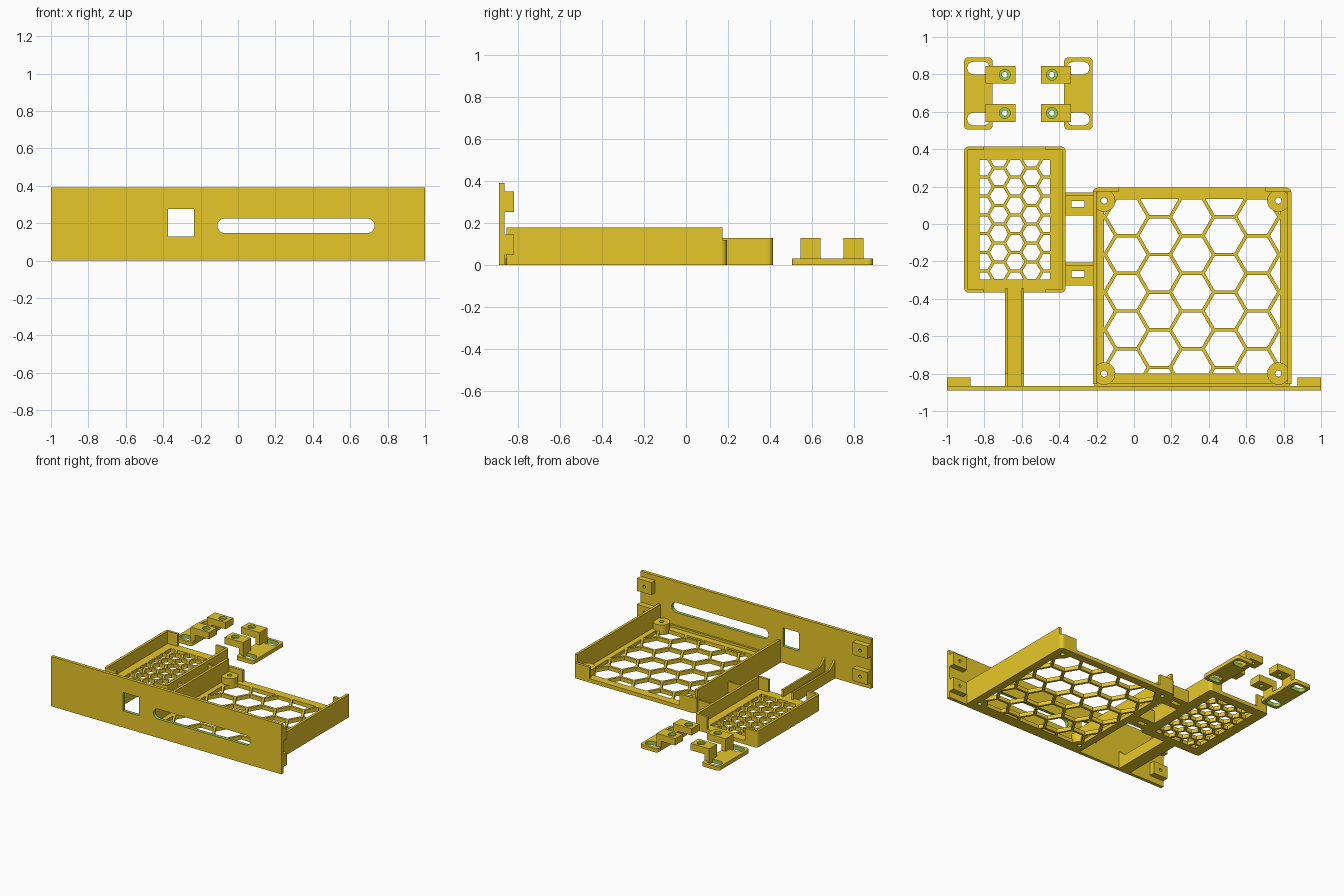
import bpy, bmesh, math

if "Cube" in bpy.data.objects:
    bpy.data.objects.remove(bpy.data.objects["Cube"])


def material(name, rgb):
    m = bpy.data.materials.new(name)
    m.diffuse_color = (*rgb, 1)
    m.use_nodes = True
    m.node_tree.nodes["Principled BSDF"].inputs["Base Color"].default_value = m.diffuse_color
    return m


YELLOW = material("yellow plastic", (0.947, 0.679, 0.025))
GREEN = material("green cut", (0.337, 0.597, 0.083))


def prisms(name, outlines, lo, hi, axis="z", mat=YELLOW):
    """Extrude 2D outlines along an axis between lo and hi."""
    place = {"z": lambda a, b, c: (a, b, c),
             "y": lambda a, b, c: (a, c, b),
             "x": lambda a, b, c: (c, a, b)}[axis]
    bm = bmesh.new()
    for pts in outlines:
        low = [bm.verts.new(place(a, b, lo)) for a, b in pts]
        top = [bm.verts.new(place(a, b, hi)) for a, b in pts]
        n = len(pts)
        bm.faces.new(low[::-1])
        bm.faces.new(top)
        for i in range(n):
            j = (i + 1) % n
            bm.faces.new((low[i], low[j], top[j], top[i]))
    bmesh.ops.recalc_face_normals(bm, faces=bm.faces[:])
    mesh = bpy.data.meshes.new(name)
    bm.to_mesh(mesh)
    bm.free()
    mesh.materials.append(mat)
    ob = bpy.data.objects.new(name, mesh)
    bpy.context.collection.objects.link(ob)
    return ob


def rect(x0, x1, y0, y1):
    return [(x0, y0), (x1, y0), (x1, y1), (x0, y1)]


def rounded(x0, x1, y0, y1, r, seg=6):
    pts = []
    for k, (cx, cy) in enumerate(rect(x0 + r, x1 - r, y0 + r, y1 - r)):
        for i in range(seg + 1):
            a = math.pi * (1 + k / 2) + math.pi / 2 * i / seg
            pts.append((cx + r * math.cos(a), cy + r * math.sin(a)))
    return pts


def pill(x0, x1, y0, y1):
    return rounded(x0, x1, y0, y1, (y1 - y0) / 2 * 0.999)


def circle(x, y, r, n=24):
    return [(x + r * math.cos(2 * math.pi * i / n),
             y + r * math.sin(2 * math.pi * i / n)) for i in range(n)]


def box(name, x0, x1, y0, y1, z0, z1):
    return prisms(name, [rect(x0, x1, y0, y1)], z0, z1)


def cut(ob, outlines, lo=-0.1, hi=0.5, axis="z", mat=GREEN):
    cutter = prisms("cutter", outlines, lo, hi, axis, mat)
    mod = ob.modifiers.new("cut", "BOOLEAN")
    mod.operation, mod.solver, mod.object = "DIFFERENCE", "EXACT", cutter
    mod.material_mode = "TRANSFER"
    bpy.context.view_layer.update()
    dg = bpy.context.evaluated_depsgraph_get()
    mesh = bpy.data.meshes.new_from_object(ob.evaluated_get(dg))
    ob.modifiers.clear()
    ob.data = mesh
    bpy.data.objects.remove(cutter)


def clip(pts, axis, limit, sign):
    """Keep the part of a convex outline on one side of a line."""
    out = []
    for p, q in zip(pts, pts[1:] + pts[:1]):
        dp, dq = sign * (p[axis] - limit), sign * (q[axis] - limit)
        if dp >= 0:
            out.append(p)
        if dp * dq < 0:
            t = dp / (dp - dq)
            out.append((p[0] + t * (q[0] - p[0]), p[1] + t * (q[1] - p[1])))
    return out


def honeycomb(x0, x1, y0, y1, cx, cy, pitch, wall):
    cells = []
    r = (pitch - wall) / math.sqrt(3)
    for i in range(-5, 6):
        for j in range(-8, 9):
            h = circle(cx + i * pitch * math.sqrt(3) / 2,
                       cy + (j + (i % 2) / 2) * pitch, r, 6)
            for axis, limit, sign in ((0, x0, 1), (0, x1, -1), (1, y0, 1), (1, y1, -1)):
                h = clip(h, axis, limit, sign) if h else h
            if len(h) > 2:
                w = max(p[0] for p in h) - min(p[0] for p in h)
                d = max(p[1] for p in h) - min(p[1] for p in h)
                if min(w, d) > 0.006:
                    cells.append(h)
    return cells


BASE = 0.03

# Front panel with window and long slot
panel = prisms("front_panel", [rect(-1, 1, 0, 0.39)], -0.89, -0.865, "y")
cut(panel, [rect(-0.375, -0.235, 0.13, 0.275), pill(-0.11, 0.73, 0.147, 0.225)],
    -1, -0.8, "y")

# Screw blocks on the back of the panel
for x0, x1 in ((-1, -0.873), (0.873, 1)):
    for z0, z1 in ((0.048, 0.146), (0.252, 0.35)):
        block = box("panel_screw_block", x0, x1, -0.866, -0.82, z0, z1)
        cut(block, [circle((x0 + x1) / 2, (z0 + z1) / 2, 0.012, 16)], -0.86, -0.8, "y")

# Large tray: honeycomb floor, side walls, rear corner lips, front lip
LX0, LX1, LY0, LY1 = -0.22, 0.842, -0.866, 0.195
posts = [(x, y) for x in (-0.16, 0.772) for y in (-0.80, 0.125)]
floor = prisms("large_tray_floor", [rounded(LX0, LX1, LY0, LY1, 0.03)], 0, BASE)
cut(floor, honeycomb(-0.16, 0.78, -0.80, 0.135, 0.31, -0.163, 0.2015, 0.018), mat=YELLOW)
cut(floor, [circle(x, y, 0.017) for x, y in posts])
for x0 in (LX0, LX1 - 0.02):
    box("large_tray_side_wall", x0, x0 + 0.02, -0.855, 0.174, 0, 0.18)
lips = prisms("large_tray_rear_lips", [rounded(LX0, LX1, LY0, LY1, 0.03)], 0.01, 0.12)
cut(lips, [rect(LX0 + 0.02, LX1 - 0.02, -1, LY1 - 0.022)], mat=YELLOW)
cut(lips, [rect(LX0 + 0.14, LX1 - 0.14, -1, 0.5)], mat=YELLOW)
cut(lips, [rect(-1, 1, -1, 0.15)], mat=YELLOW)
box("large_tray_front_lip", LX0 + 0.01, LX1 - 0.01, -0.866, -0.85, 0, 0.048)
for x, y in posts:
    post = prisms("mounting_post", [circle(x, y, 0.06, 32)], 0, 0.08)
    cut(post, [circle(x, y, 0.017)])

# Small tray: honeycomb floor and walls that wrap the corners
SX0, SX1, SY0, SY1 = -0.908, -0.366, -0.367, 0.414
floor = prisms("small_tray_floor", [rounded(SX0, SX1, SY0, SY1, 0.025)], 0, BASE)
cut(floor, honeycomb(-0.825, -0.448, -0.297, 0.345, -0.635, 0.2, 0.1005, 0.016), mat=YELLOW)
walls = prisms("small_tray_walls", [rounded(SX0, SX1, SY0, SY1, 0.025)], 0.01, 0.128)
cut(walls, [rect(SX0 + 0.02, SX1 - 0.02, SY0 + 0.018, SY1 - 0.018)], mat=YELLOW)
cut(walls, [rect(SX0 + 0.107, SX1 - 0.107, -1, 1)], mat=YELLOW)

# Slotted links between the trays, each with an upright rib
for y0, y1 in ((0.045, 0.168), (-0.33, -0.207)):
    link = box("tray_link", -0.37, -0.215, y0, y1, 0, BASE)
    yc = (y0 + y1) / 2
    cut(link, [rect(-0.335, -0.265, yc - 0.016, yc + 0.016)], mat=YELLOW)
    box("tray_link_rib", -0.37, -0.215, y1 - 0.015, y1, 0, 0.1)

# Arm joining the small tray to the panel, with raised side ribs
box("support_arm", -0.69, -0.588, -0.866, -0.36, 0, BASE)
for x0 in (-0.69, -0.603):
    prisms("support_arm_rib",
           [[(-0.866, 0), (-0.345, 0), (-0.345, 0.085), (-0.80, 0.085), (-0.866, 0.14)]],
           x0, x0 + 0.015, "x")

# Loose clamp brackets, mirrored about their shared centre line
for side in (1, -1):
    def fx(a, b):
        c = -0.565
        return tuple(sorted((c - side * a, c - side * b)))

    outer, inner = fx(0.343, 0.192)
    plate = prisms("clamp_plate", [rounded(outer, inner, 0.505, 0.89, 0.02)], 0, BASE)
    x0, x1 = fx(0.327, 0.207)
    cut(plate, [pill(x0, x1, 0.80, 0.868), pill(x0, x1, 0.527, 0.595)])
    for y0 in (0.545, 0.75):
        yc = y0 + 0.048
        x0, x1 = fx(0.228, 0.068)
        tab = box("clamp_tab", x0, x1, y0, y0 + 0.096, 0.075, 0.128)
        hx = fx(0.126, 0.126)[0]
        cut(tab, [circle(hx, yc, 0.015)])
        cut(tab, [circle(hx, yc, 0.029)], 0.108, 0.2)
        x0, x1 = fx(0.228, 0.19)
        box("clamp_leg", x0, x1, y0, y0 + 0.096, 0.005, 0.1)
